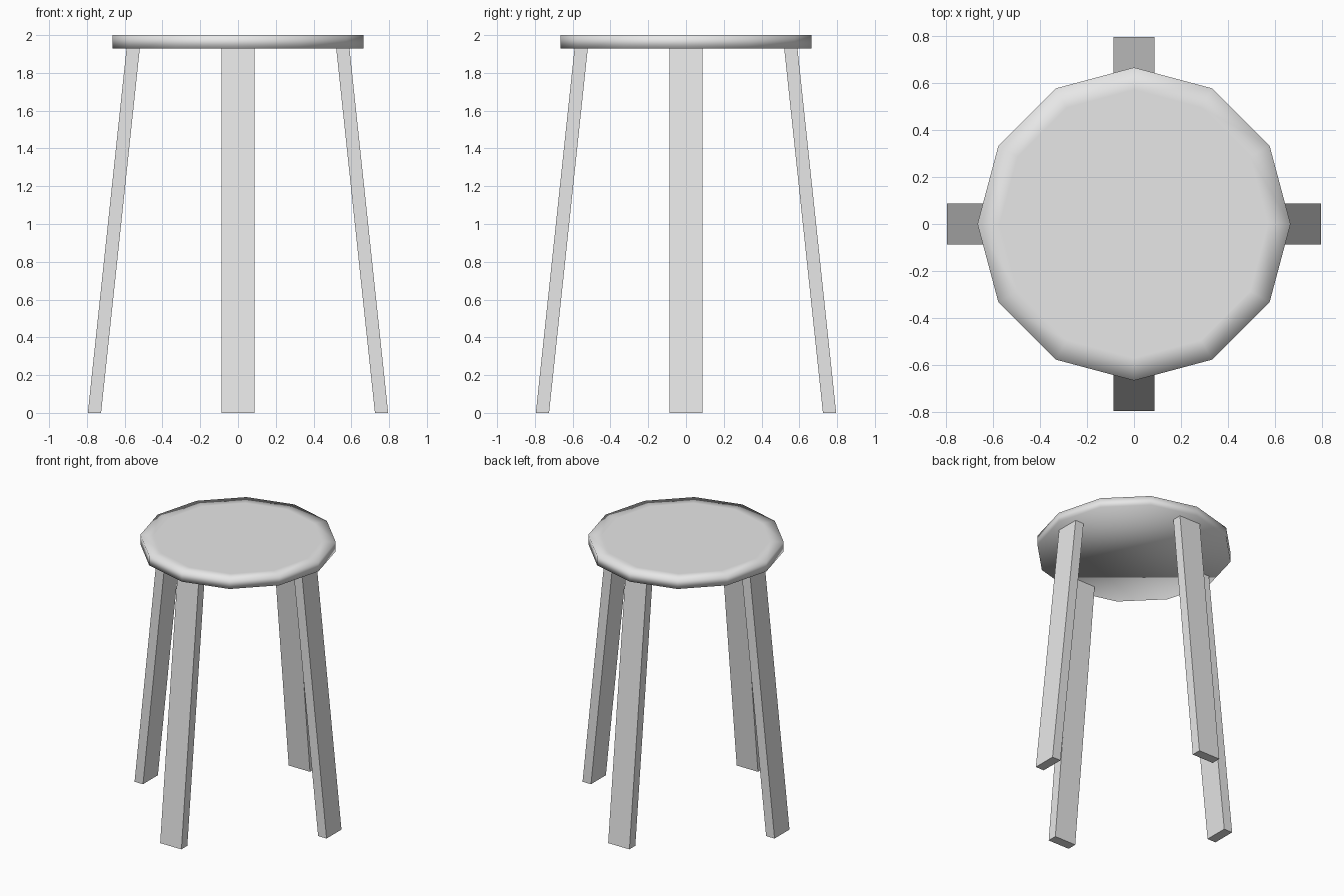
import bpy
import bmesh
import math
from mathutils import Matrix

cube = bpy.data.objects.get("Cube")
if cube:
    bpy.data.objects.remove(cube, do_unlink=True)

# Single plain grey material
grey = bpy.data.materials.new("plain grey")
grey.use_nodes = True
colour = (0.8, 0.8, 0.8, 1.0)
grey.diffuse_color = colour
grey.node_tree.nodes["Principled BSDF"].inputs["Base Color"].default_value = colour

SEAT_RADIUS = 0.665
SEAT_BOTTOM = 1.93
SEAT_TOP = 2.0
SIDES = 12


def add_object(name, bm, smooth=False):
    bmesh.ops.recalc_face_normals(bm, faces=bm.faces[:])
    for face in bm.faces:
        face.smooth = smooth
    mesh = bpy.data.meshes.new(name)
    bm.to_mesh(mesh)
    bm.free()
    mesh.materials.append(grey)
    obj = bpy.data.objects.new(name, mesh)
    bpy.context.collection.objects.link(obj)
    return obj


# Seat: twelve-sided smooth disc with a flat inner panel on top
bm = bmesh.new()


def ring(radius, z):
    angles = [math.tau * i / SIDES for i in range(SIDES)]
    return [bm.verts.new((radius * math.cos(a), radius * math.sin(a), z)) for a in angles]


rings = [ring(SEAT_RADIUS, SEAT_BOTTOM), ring(SEAT_RADIUS, SEAT_TOP), ring(0.57, SEAT_TOP)]
for lower, upper in zip(rings, rings[1:]):
    for i in range(SIDES):
        j = (i + 1) % SIDES
        bm.faces.new((lower[i], lower[j], upper[j], upper[i]))
bm.faces.new(rings[0])
bm.faces.new(rings[-1])
add_object("seat", bm, smooth=True)


# Legs: flat boards splaying outwards, one on each side
def add_leg(name, angle):
    bm = bmesh.new()
    bmesh.ops.create_cube(bm, size=1.0)
    for v in bm.verts:
        top = v.co.z > 0
        centre = 0.555 if top else 0.76
        v.co.x = centre + v.co.x * 0.07
        v.co.y *= 0.176
        v.co.z = SEAT_BOTTOM if top else 0.0
    bm.transform(Matrix.Rotation(angle, 4, "Z"))
    add_object(name, bm)


for i, side in enumerate(("left", "back", "right", "front")):
    add_leg(side + "_leg", i * math.pi / 2)
